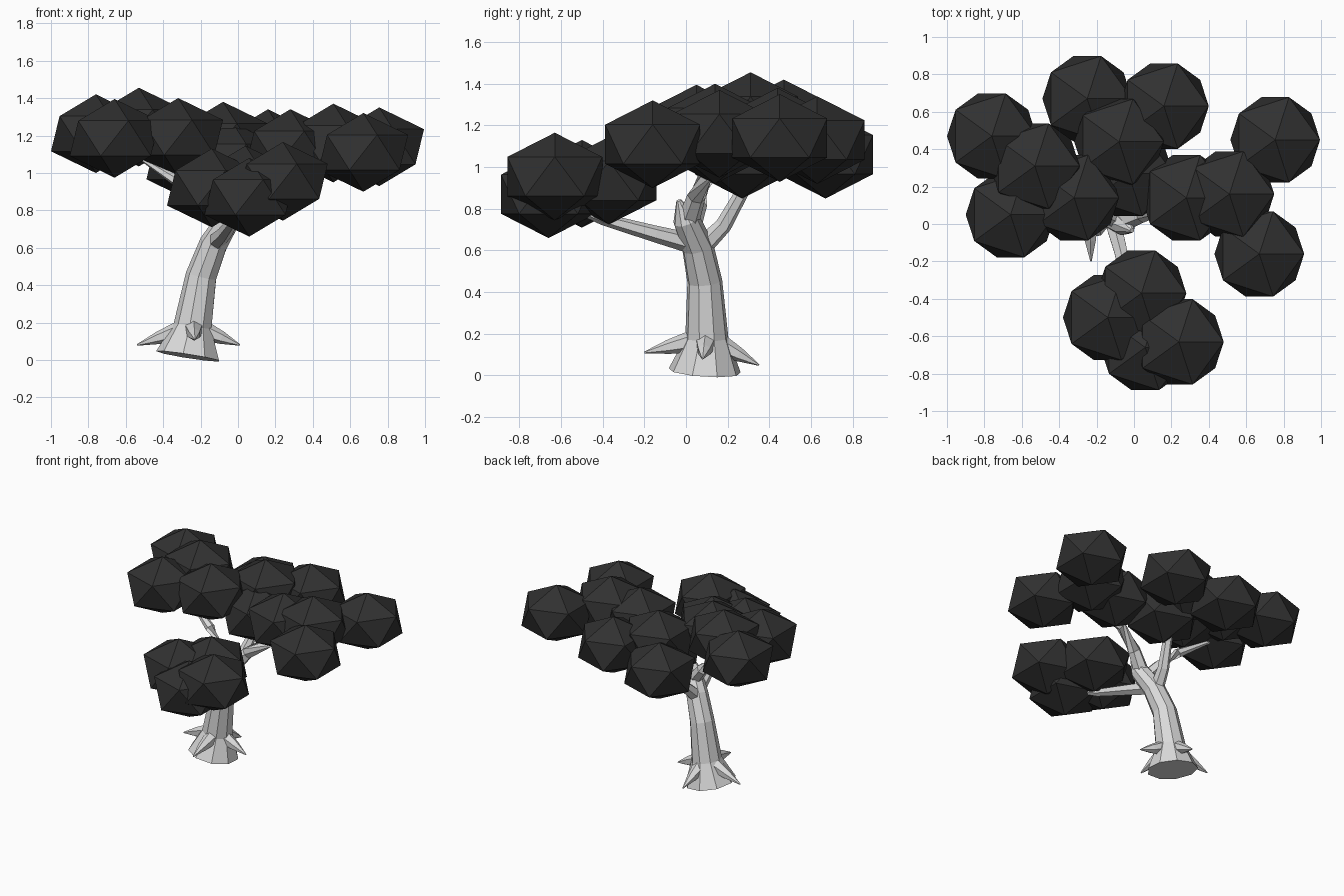
import bpy, bmesh, math
from mathutils import Vector

cube = bpy.data.objects.get("Cube")
if cube:
    bpy.data.objects.remove(cube, do_unlink=True)


def material(name, grey):
    m = bpy.data.materials.new(name)
    m.use_nodes = True
    m.diffuse_color = (grey, grey, grey, 1)
    m.node_tree.nodes["Principled BSDF"].inputs["Base Color"].default_value = (grey, grey, grey, 1)
    return m


bark = material("pale bark", 0.7)
leaf = material("dark foliage", 0.03)


def finish(bm, name, mat):
    bmesh.ops.recalc_face_normals(bm, faces=bm.faces)
    mesh = bpy.data.meshes.new(name)
    bm.to_mesh(mesh)
    bm.free()
    mesh.materials.append(mat)
    obj = bpy.data.objects.new(name, mesh)
    bpy.context.collection.objects.link(obj)
    return obj


def limb(name, path, sides):
    """Faceted tube through (x, y, z, radius) stations, square to the path."""
    bm = bmesh.new()
    points = [Vector(p[:3]) for p in path]
    rings = []
    for i, p in enumerate(points):
        along = (points[min(i + 1, len(points) - 1)] - points[max(i - 1, 0)]).normalized()
        side = Vector((0, 1, 0)) if abs(along.z) > 0.6 else Vector((0, 0, 1))
        u = side.cross(along).normalized()
        v = along.cross(u)
        ring = []
        for k in range(sides):
            a = math.tau * (k + 0.5) / sides
            ring.append(bm.verts.new(p + (u * math.cos(a) + v * math.sin(a)) * path[i][3]))
        rings.append(ring)
    for a, b in zip(rings, rings[1:]):
        for k in range(sides):
            n = (k + 1) % sides
            bm.faces.new((a[k], a[n], b[n], b[k]))
    bm.faces.new(rings[0])
    bm.faces.new(rings[-1])
    return finish(bm, name, bark)


# Leaning trunk with a flared foot and a broken tip
limb("trunk", [(-0.265, 0.09, 0.02, 0.175), (-0.24, 0.1, 0.18, 0.105),
               (-0.195, 0.09, 0.45, 0.085), (-0.13, 0.055, 0.62, 0.077),
               (-0.05, 0.0, 0.75, 0.065), (-0.01, -0.035, 0.84, 0.012)], 9)

# Branches reaching to the foliage clumps
branches = {
    "front_branch": [(-0.12, 0.04, 0.63, 0.05), (-0.07, -0.15, 0.68, 0.04),
                     (-0.02, -0.4, 0.75, 0.028), (0.05, -0.58, 0.82, 0.015)],
    "left_branch": [(-0.06, 0.01, 0.74, 0.055), (0.04, 0.05, 0.86, 0.045),
                    (0.2, 0.1, 0.97, 0.035), (0.5, 0.08, 1.07, 0.012)],
    "back_branch": [(-0.14, 0.07, 0.61, 0.05), (-0.11, 0.18, 0.72, 0.04),
                    (-0.07, 0.27, 0.88, 0.033), (-0.03, 0.42, 1.02, 0.015)],
    "right_branch": [(-0.08, 0.02, 0.7, 0.05), (-0.18, 0.06, 0.82, 0.042),
                     (-0.3, 0.1, 0.94, 0.033), (-0.52, 0.17, 1.08, 0.012)],
}
for name, path in branches.items():
    limb(name, path, 6)

# Spiky roots around the foot
root_tips = {"right_root": (-0.54, 0.13, 0.08), "left_root": (0.01, 0.08, 0.08),
             "front_root": (-0.23, -0.2, 0.11), "back_root": (-0.22, 0.35, 0.05)}
heart = Vector((-0.24, 0.1, 0.18))
for name, tip in root_tips.items():
    tip = Vector(tip)
    start, middle = heart.lerp(tip, 0.2), heart.lerp(tip, 0.62)
    limb(name, [(*start, 0.055), (*middle, 0.034), (*tip, 0.004)], 6)

# Faceted foliage clumps, slightly flattened
clumps = [(-0.76, 0.47, 1.21), (-0.25, 0.67, 1.06), (0.16, 0.63, 1.13),
          (0.755, 0.45, 1.14), (-0.08, 0.44, 1.17), (-0.53, 0.31, 1.245),
          (-0.66, 0.05, 1.185), (-0.32, 0.14, 1.19), (0.28, 0.14, 1.13),
          (0.51, 0.16, 1.16), (0.67, -0.16, 1.11), (0.04, -0.37, 0.935),
          (-0.14, -0.5, 0.92), (0.24, -0.63, 0.955), (0.06, -0.66, 0.87),
          (-0.03, 0.27, 1.06)]
for i, centre in enumerate(clumps):
    bm = bmesh.new()
    bmesh.ops.create_icosphere(bm, subdivisions=1, radius=0.268)
    bmesh.ops.scale(bm, vec=(1, 1, 0.785), verts=bm.verts)
    bmesh.ops.translate(bm, vec=centre, verts=bm.verts)
    finish(bm, f"foliage_clump_{i + 1}", leaf)
